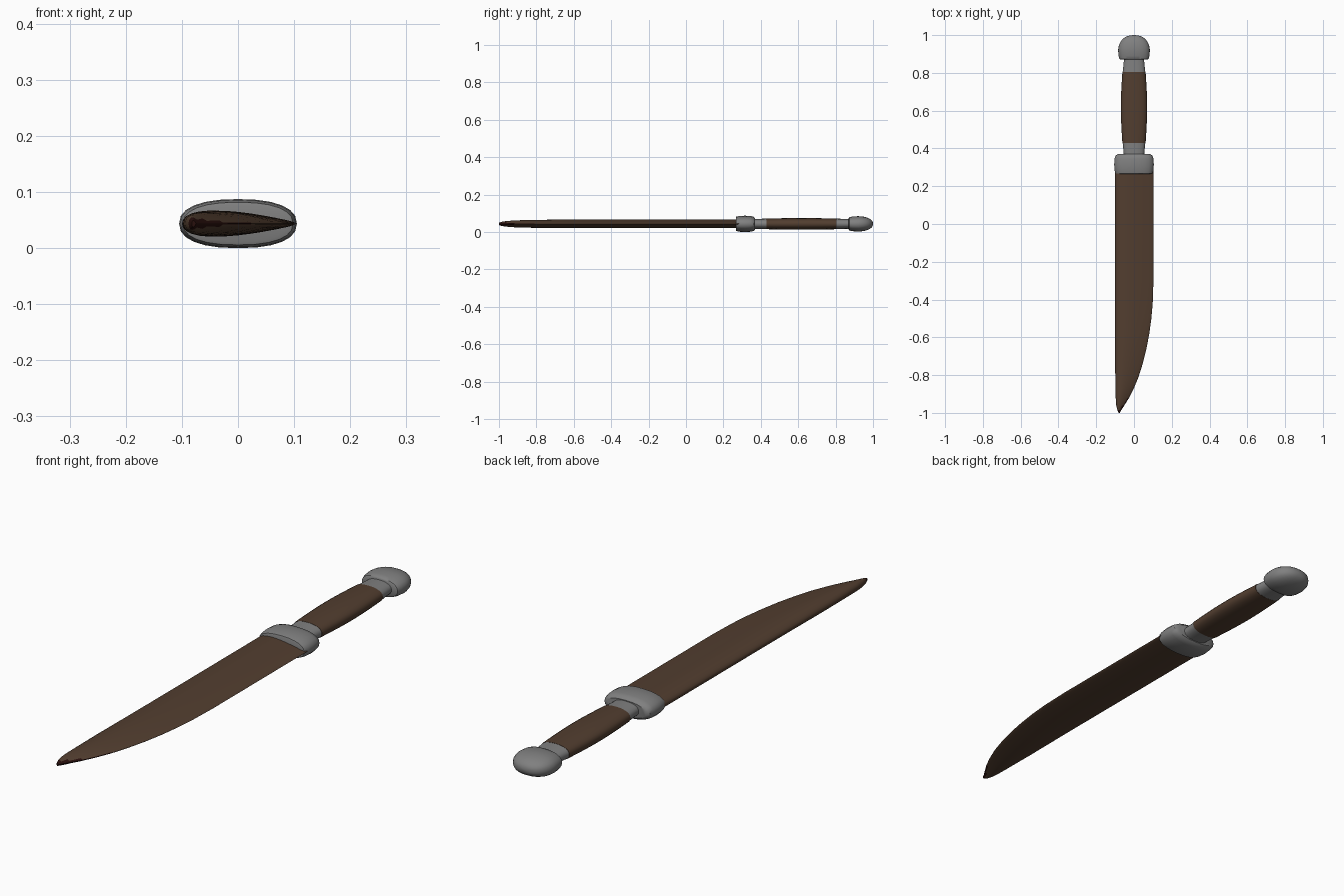
import bpy, bmesh, math

if "Cube" in bpy.data.objects:
    bpy.data.objects.remove(bpy.data.objects["Cube"])

ZC = 0.0437  # height of the long axis


def material(name, rgb):
    m = bpy.data.materials.new(name)
    m.diffuse_color = (*rgb, 1)
    m.use_nodes = True
    m.node_tree.nodes["Principled BSDF"].inputs["Base Color"].default_value = m.diffuse_color
    return m


BROWN = material("brown leather", (0.085, 0.048, 0.029))
GREY = material("grey metal", (0.215, 0.215, 0.215))
DARK = material("dark red leather", (0.022, 0.005, 0.004))


def loft(name, rings, mats, angle=40):
    """Skin a list of closed point rings and cap both ends."""
    bm = bmesh.new()
    rows = [[bm.verts.new(p) for p in r] for r in rings]
    n = len(rows[0])
    for a, b in zip(rows, rows[1:]):
        for i in range(n):
            j = (i + 1) % n
            bm.faces.new((a[i], a[j], b[j], b[i]))
    bm.faces.new(rows[0])
    bm.faces.new(rows[-1])
    bmesh.ops.recalc_face_normals(bm, faces=bm.faces)
    me = bpy.data.meshes.new(name)
    bm.to_mesh(me)
    bm.free()
    ob = bpy.data.objects.new(name, me)
    bpy.context.collection.objects.link(ob)
    for m in mats:
        me.materials.append(m)
    bpy.ops.object.select_all(action='DESELECT')
    ob.select_set(True)
    bpy.context.view_layer.objects.active = ob
    bpy.ops.object.shade_smooth_by_angle(angle=math.radians(angle))
    return ob


def oval(y, rx, rz, n=24, power=0.85):
    """Slightly squared oval ring across the long axis."""
    pts = []
    for i in range(n):
        t = 2 * math.pi * i / n
        c, s = math.cos(t), math.sin(t)
        pts.append((math.copysign(abs(c) ** power, c) * rx, y,
                    ZC + math.copysign(abs(s) ** power, s) * rz))
    return pts


def turned(name, profile, mat):
    return loft(name, [oval(*p) for p in profile], [mat])


def blade_section(y, spine, edge, h, n=28):
    """Teardrop ring: thick at the spine (-x), thin at the cutting edge (+x)."""
    mid, r = (spine + edge) / 2, (edge - spine) / 2
    pts = []
    for i in range(n):
        t = 2 * math.pi * i / n
        z = math.sin(t) * (0.65 - 0.35 * math.cos(t)) / 0.72
        pts.append((mid + r * math.cos(t), y, ZC + h * z))
    return pts


# Sheath: straight spine, curved belly
sections = [(0.29, -0.1, 0.103, 0.023), (0.0, -0.1, 0.103, 0.023),
            (-0.3, -0.1, 0.103, 0.023), (-0.42, -0.1, 0.099, 0.023),
            (-0.5, -0.1, 0.092, 0.023), (-0.58, -0.1, 0.081, 0.023),
            (-0.66, -0.1, 0.066, 0.023), (-0.74, -0.1, 0.046, 0.022),
            (-0.81, -0.099, 0.024, 0.021), (-0.87, -0.098, -0.001, 0.02),
            (-0.92, -0.097, -0.026, 0.018), (-0.96, -0.094, -0.051, 0.015),
            (-0.985, -0.088, -0.067, 0.011), (-1.0, -0.082, -0.075, 0.006)]
sheath = loft("sheath", [blade_section(*s) for s in sections], [BROWN, DARK], 50)

# Dark worn edge at the tip
for f in sheath.data.polygons:
    if f.center.y < -0.6 and f.normal.y < -0.28:
        f.material_index = 1

# Guard
turned("guard", [(0.266, 0.088, 0.033), (0.268, 0.098, 0.038), (0.285, 0.103, 0.042),
                 (0.315, 0.105, 0.0437), (0.345, 0.103, 0.042),
                 (0.362, 0.098, 0.038), (0.37, 0.085, 0.03)], GREY)

# Metal collars at both ends of the grip
turned("front_collar", [(0.35, 0.054, 0.027), (0.39, 0.056, 0.027), (0.432, 0.06, 0.028)], GREY)
turned("rear_collar", [(0.803, 0.06, 0.028), (0.84, 0.056, 0.027), (0.88, 0.052, 0.026)], GREY)

# Grip, bulging in the middle
grip = []
for i in range(13):
    u = i / 12
    b = math.sin(math.pi * u)
    grip.append((0.43 + 0.375 * u, 0.0615 + 0.008 * b, 0.0285 + 0.0025 * b))
turned("grip", grip, BROWN)

# Pommel: flat base, domed end
pommel = [(0.87, 0.07, 0.031), (0.873, 0.077, 0.035), (0.89, 0.082, 0.039)]
for i in range(9):
    t = math.radians(88 * i / 8)
    pommel.append((0.918 + 0.082 * math.sin(t), 0.084 * math.cos(t) ** 0.85,
                   0.041 * math.cos(t) ** 0.85))
turned("pommel", pommel, GREY)
